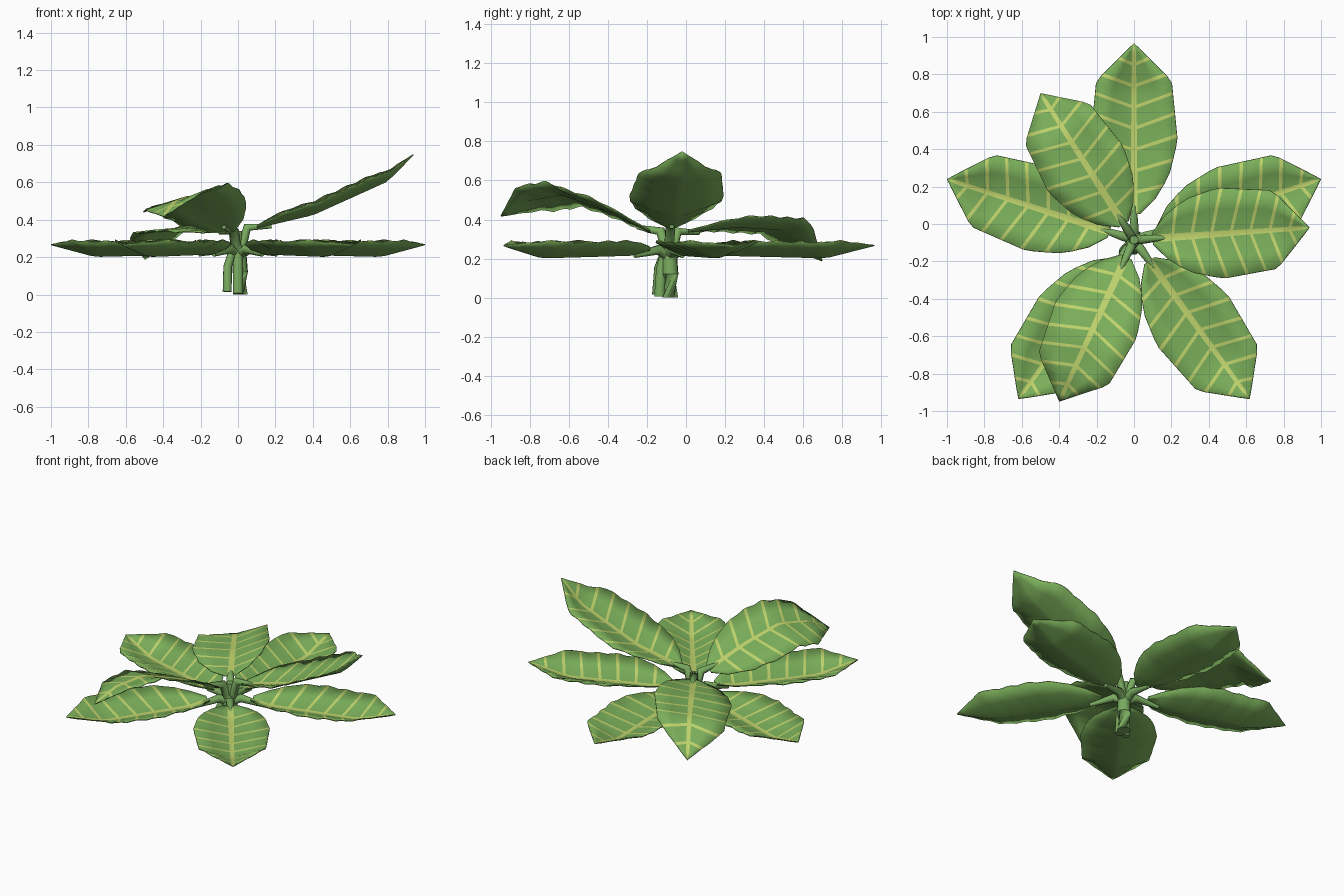
import bpy, bmesh, math
from mathutils import Vector

cube = bpy.data.objects.get("Cube")
if cube:
    bpy.data.objects.remove(cube, do_unlink=True)

CENTRE = Vector((0, -0.085, 0))
VEINS = 7


def material(name, rgb):
    m = bpy.data.materials.new(name)
    m.use_nodes = True
    m.diffuse_color = (*rgb, 1)
    m.node_tree.nodes["Principled BSDF"].inputs["Base Color"].default_value = (*rgb, 1)
    return m


LEAF = material("leaf green", (0.195, 0.425, 0.102))
VEIN = material("vein yellow", (0.52, 0.65, 0.15))
STALK = material("stalk green", (0.19, 0.40, 0.115))


def sample(points, x):
    """Linear interpolation along a short profile."""
    for (x0, y0), (x1, y1) in zip(points, points[1:]):
        if x <= x1:
            return y0 + (y1 - y0) * max(0, x - x0) / (x1 - x0)
    return points[-1][1]


# Half width of a leaf along its length
OUTLINE = [(0, .03), (.03, .08), (.22, .185), (.43, .232), (.78, .2), (1, 0)]


def add_object(name, bm, materials, angle):
    """Turn the bmesh into a smooth-shaded object."""
    mesh = bpy.data.meshes.new(name)
    bm.to_mesh(mesh)
    bm.free()
    for m in materials:
        mesh.materials.append(m)
    obj = bpy.data.objects.new(name, mesh)
    bpy.context.collection.objects.link(obj)
    bpy.context.view_layer.objects.active = obj
    obj.select_set(True)
    bpy.ops.object.shade_smooth_by_angle(angle=math.radians(angle))
    obj.select_set(False)
    return obj


def leaf(name, azimuth, spine, left, right, width_left=1, width_right=1):
    """Leaf grid with narrow vein strips; left/right lift the two edges."""
    a = math.radians(azimuth)
    axis = Vector((math.cos(a), math.sin(a), 0))
    side = Vector((-math.sin(a), math.cos(a), 0))
    start, end = spine[0][0], spine[-1][0]
    rows = [(0, False)]
    for i in range(1, VEINS + 1):
        t = i / (VEINS + 1)
        rows += [(t - .06, False), (t - .01, True), (t + .01, False)]
    rows += [(.94, False), (1, False)]
    bm = bmesh.new()
    grid = []
    for t, _ in rows:
        sweep = .35 * t * (1 - t)
        w = sample(OUTLINE, t + sweep)
        rib = min(.6, .02 * (1 - .5 * t) / max(w, .001))
        ripple = .004 * math.cos(2 * math.pi * t * (VEINS + 1))
        row = []
        for v in (-1, -.55, -rib, rib, .55, 1):
            d = start + (end - start) * (t + sweep * abs(v))
            lift, wide = (left, width_left) if v > 0 else (right, width_right)
            rise = max(0, abs(v) - rib) / (1 - rib)
            z = sample(spine, d) + rise * (lift * min(1, w / .2) + ripple * w / .2)
            row.append(bm.verts.new(CENTRE + axis * d + side * (v * w * wide) + Vector((0, 0, z))))
        grid.append(row)
    for j in range(len(rows) - 1):
        for i in range(5):
            f = bm.faces.new((grid[j][i], grid[j + 1][i], grid[j + 1][i + 1], grid[j][i + 1]))
            f.material_index = int(rows[j][1] or i == 2)
    bmesh.ops.remove_doubles(bm, verts=bm.verts, dist=.0005)
    bmesh.ops.recalc_face_normals(bm, faces=bm.faces)
    if sum(f.normal.z for f in bm.faces) < 0:
        bmesh.ops.reverse_faces(bm, faces=bm.faces)
    obj = add_object(name, bm, (LEAF, VEIN, LEAF, LEAF), 30)
    # Thin sheet with a plain green underside
    solid = obj.modifiers.new("thickness", 'SOLIDIFY')
    solid.thickness = .006
    solid.offset = -1
    solid.material_offset = 2
    # Leaf stem joining the blade to the central stalk
    d0, z0 = spine[0]
    tip_d = d0 + .08
    tube(name + "_stem",
         [CENTRE + Vector((0, 0, .21)) + axis * .01,
          CENTRE + Vector((0, 0, z0)) + axis * d0 * .5,
          CENTRE + Vector((0, 0, sample(spine, tip_d) - .014)) + axis * tip_d],
         (.026, .026, .012))


def tube(name, points, radii, sides=8):
    """Faceted tube through a few points."""
    bm = bmesh.new()
    rings = []
    for i, (p, r) in enumerate(zip(points, radii)):
        t = Vector(points[min(i + 1, len(points) - 1)]) - Vector(points[max(i - 1, 0)])
        q = t.to_track_quat('Z', 'Y')
        angles = [(k + .5) * math.tau / sides for k in range(sides)]
        rings.append([bm.verts.new(Vector(p) + q @ Vector((r * math.cos(b), r * math.sin(b), 0)))
                      for b in angles])
    for lo, hi in zip(rings, rings[1:]):
        for k in range(sides):
            n = (k + 1) % sides
            bm.faces.new((lo[k], lo[n], hi[n], hi[k]))
    bm.faces.new(rings[0][::-1])
    bm.faces.new(rings[-1])
    bmesh.ops.recalc_face_normals(bm, faces=bm.faces)
    add_object(name, bm, (STALK,), 60)


# Lower whorl of five leaves
LOW = [(.14, .245), (.26, .22), (.8, .207), (1.05, .27)]
for n in range(5):
    leaf(f"lower_leaf_{n + 1}", 90 + 72 * n, LOW, .075, .075)

# Three upper leaves
leaf("upper_leaf_left", 4, [(.1, .36), (.4, .43), (.8, .61), (.937, .75)], .06, .06, 1.06, 1.03)
leaf("upper_leaf_front", 245.2,
     [(.1, .34), (.35, .45), (.6, .53), (.8, .5), (.953, .42)], .065, -.06, 1, 1.05)
leaf("upper_leaf_back", 122.5,
     [(.1, .34), (.4, .365), (.7, .35), (.93, .19)], -.02, .055, 1.08, .95)

# Bundle of stalks
tube("main_stalk", [(.012, -.08, 0), (.012, -.08, .12), (.006, -.085, .25)], (.043, .043, .038))
tube("side_stalk", [(-.058, -.15, .015), (-.055, -.14, .15), (-.02, -.1, .26)], (.024, .024, .022))
tube("front_stalk", [(.0, -.135, .005), (.0, -.125, .15), (.0, -.1, .26)], (.03, .03, .024))
tube("neck", [(0, -.085, .22), (0, -.085, .34)], (.03, .024))
